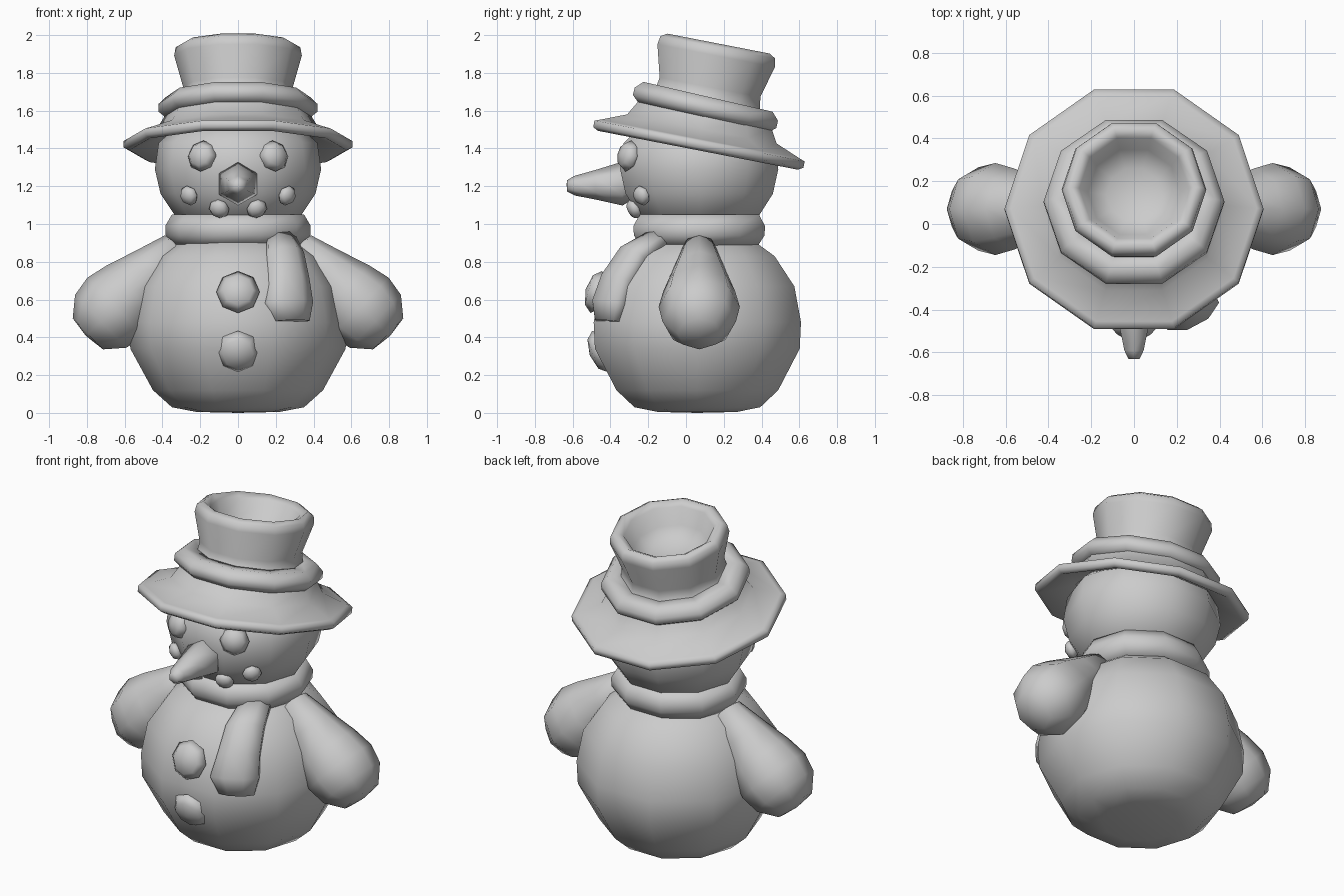
import bpy, bmesh, math
from mathutils import Vector, Matrix

cube = bpy.data.objects.get("Cube")
if cube:
    bpy.data.objects.remove(cube, do_unlink=True)

grey = bpy.data.materials.new("plain grey")
grey.use_nodes = True
tone = (0.6, 0.6, 0.6, 1)
grey.diffuse_color = tone
grey.node_tree.nodes["Principled BSDF"].inputs["Base Color"].default_value = tone


def finish(name, bm, matrix=Matrix()):
    """Turn a bmesh into a smooth shaded object."""
    bmesh.ops.recalc_face_normals(bm, faces=bm.faces)
    for f in bm.faces:
        f.smooth = True
    me = bpy.data.meshes.new(name)
    bm.to_mesh(me)
    bm.free()
    me.transform(matrix)
    me.materials.append(grey)
    ob = bpy.data.objects.new(name, me)
    bpy.context.collection.objects.link(ob)
    return ob


def bridge(bm, a, b):
    """Join two rings; a ring of one vertex is a pole."""
    n = max(len(a), len(b))
    for i in range(n):
        j = (i + 1) % n
        if len(a) == 1:
            bm.faces.new((a[0], b[i], b[j]))
        elif len(b) == 1:
            bm.faces.new((a[i], a[j], b[0]))
        else:
            bm.faces.new((a[i], a[j], b[j], b[i]))


def lathe(name, profile, sides=10, matrix=Matrix(), turn=0.0, closed=False, depth=1.0):
    """Spin (radius, height) points about the local z axis."""
    bm = bmesh.new()
    rings = []
    for r, h in profile:
        steps = sides if r > 0 else 1
        angles = [turn + math.tau * i / sides for i in range(steps)]
        rings.append([bm.verts.new((r * math.cos(a), r * depth * math.sin(a), h))
                      for a in angles])
    for a, b in zip(rings, rings[1:]):
        bridge(bm, a, b)
    if closed:
        bridge(bm, rings[-1], rings[0])
    return finish(name, bm, matrix)


def aim(origin, direction):
    """Frame at origin whose z axis follows direction."""
    turn = Vector(direction).to_track_quat('Z', 'Y').to_matrix().to_4x4()
    return Matrix.Translation(origin) @ turn


def lean(y, z, degrees):
    """Frame tipped backwards by an angle."""
    return Matrix.Translation((0, y, z)) @ Matrix.Rotation(math.radians(-degrees), 4, 'X')


def pebble(name, place, normal, r, d):
    """Flattened round lump facing along normal."""
    shape = [(0, -d), (r * .7, -d * .7), (r, 0), (r * .7, d * .7), (0, d)]
    return lathe(name, shape, 8, aim(place, normal))


# Body, head and neck scarf
lathe("body", [(0, 0), (.22, .005), (.35, .03), (.45, .12), (.57, .34), (.577, .48),
               (.54, .67), (.43, .83), (.3, .92), (0, .97)],
      matrix=Matrix.Translation((0, .06, 0)))
lathe("head", [(0, .97), (.2, .98), (.33, 1.04), (.41, 1.16), (.44, 1.29), (.42, 1.43),
               (.32, 1.52), (0, 1.57)],
      matrix=Matrix.Translation((0, .07, 0)))
lathe("neck_scarf", [(.28, .9), (.34, .88), (.383, .94), (.385, .99), (.35, 1.05), (.28, 1.04)],
      matrix=Matrix.Translation((0, .07, 0)), closed=True, depth=.95)

# Arms
for side, label in ((1, "left"), (-1, "right")):
    lathe(label + "_arm", [(0, -.03), (.09, 0), (.14, .17), (.19, .33), (.215, .45),
                           (.195, .56), (.115, .655), (0, .67)],
          8, aim((.325 * side, .07, .875), (.717 * side, 0, -.696)))

# Hat, leaning back
lathe("hat", [(.38, .05), (.575, -.03), (.605, -.015), (.605, .02), (.575, .03),
              (.43, .085), (.385, .16), (.3, .25), (.29, .31), (.338, .48), (.33, .525),
              (.295, .545), (.255, .52), (.215, .42), (.13, .37), (0, .355)],
      matrix=lean(.068, 1.42, 11), depth=.985)
lathe("hat_band", [(.29, -.03), (.38, -.055), (.422, -.02), (.422, .02), (.38, .06), (.29, .06)],
      matrix=lean(.103, 1.615, 13), closed=True, depth=.97)

# Nose
lathe("nose", [(.08, 0), (.115, .06), (.078, .2), (.052, .31), (.03, .35), (0, .352)],
      6, aim((0, -.28, 1.215), (0, -1, -.04)), math.pi / 6)

# Eyes and mouth pebbles
head_mid = Vector((0, .07, 1.27))
for side, label in ((1, "left"), (-1, "right")):
    for part, x, y, z, r, d in (("eye", .19, -.305, 1.36, .084, .052),
                                ("outer_mouth_pebble", .26, -.235, 1.15, .055, .036),
                                ("inner_mouth_pebble", .1, -.275, 1.08, .056, .036)):
        spot = Vector((x * side, y, z))
        pebble(f"{label}_{part}", spot, spot - head_mid, r, d)

# Buttons
pebble("upper_button", (0, -.475, .64), (0, -.55, .15), .115, .058)
pebble("lower_button", (0, -.455, .325), (0, -.92, -.35), .117, .058)

# Hanging scarf end, following the front of the body
path = [Vector(p) for p in ((.225, -.15, .92), (.245, -.28, .83), (.26, -.36, .7),
                            (.263, -.405, .58), (.28, -.41, .485))]
half_widths = (.085, .107, .118, .137, .1)
half_depths = (.055, .072, .08, .075, .06)
across = Vector((.88, .47, 0)).normalized()
bm = bmesh.new()
rings = []
for i, p in enumerate(path):
    along = path[min(i + 1, len(path) - 1)] - path[max(i - 1, 0)]
    out = across.cross(along).normalized()
    ring = []
    for k in range(8):
        a = math.tau * (k + .5) / 8
        ring.append(bm.verts.new(p + across * half_widths[i] * math.cos(a) * 1.08
                                 + out * half_depths[i] * math.sin(a) * 1.08))
    rings.append(ring)
for a, b in zip(rings, rings[1:]):
    bridge(bm, a, b)
bm.faces.new(rings[0])
bm.faces.new(rings[-1])
finish("scarf_end", bm)
